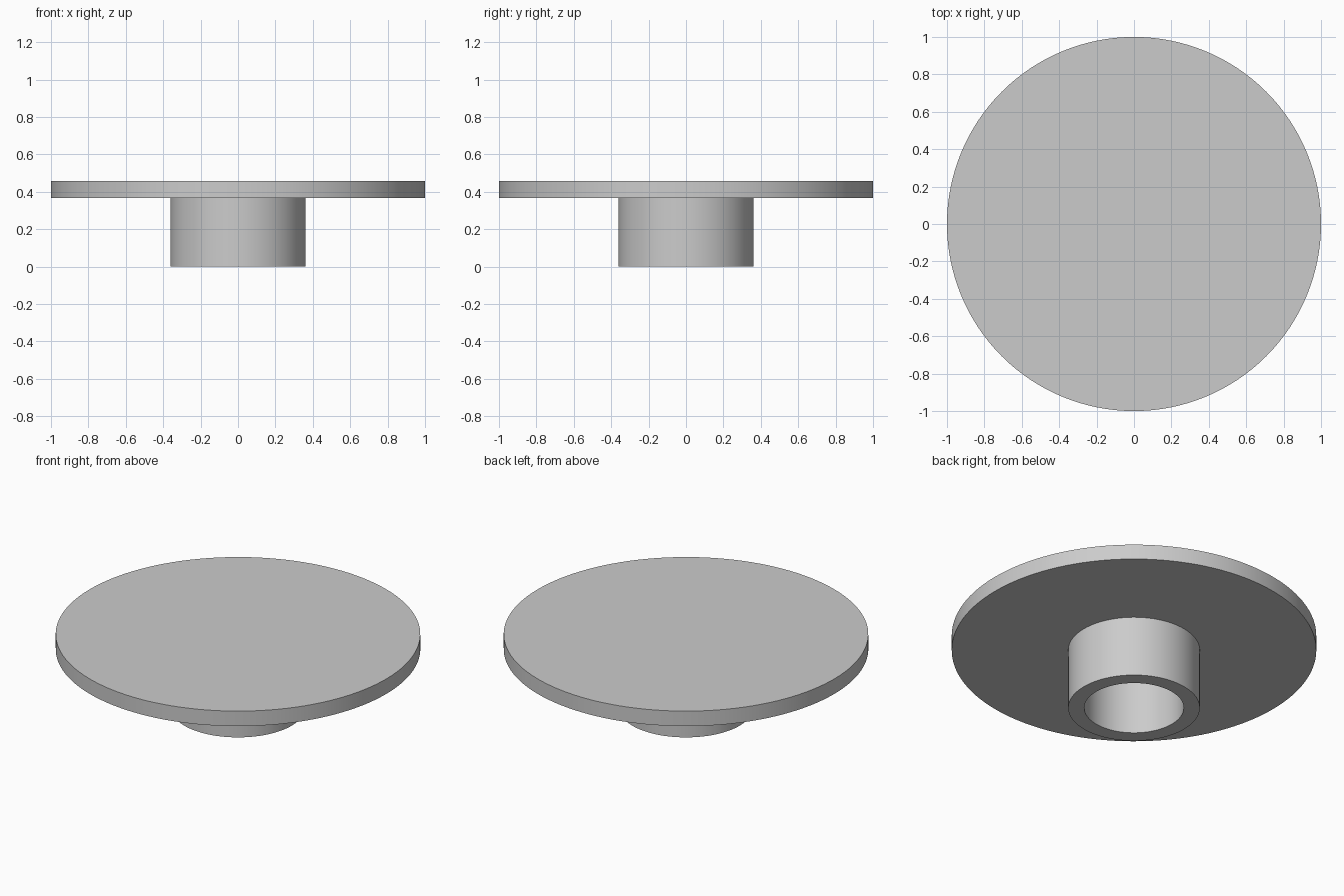
import bpy
import bmesh
import math

cube = bpy.data.objects.get("Cube")
if cube:
    bpy.data.objects.remove(cube, do_unlink=True)

SEGMENTS = 128
TOP, UNDERSIDE = 0.457, 0.366
DISC_RADIUS, COLLAR_RADIUS, BORE_RADIUS = 1.0, 0.361, 0.273

grey = bpy.data.materials.new("plain grey")
grey.use_nodes = True
colour = (0.6, 0.6, 0.6, 1)
grey.diffuse_color = colour
grey.node_tree.nodes["Principled BSDF"].inputs["Base Color"].default_value = colour


def lathe(name, profile):
    """Revolve a (radius, height) profile about the z axis."""
    bm = bmesh.new()
    verts = [bm.verts.new((r, 0, z)) for r, z in profile]
    edges = [bm.edges.new(pair) for pair in zip(verts, verts[1:])]
    bmesh.ops.spin(bm, geom=verts + edges, cent=(0, 0, 0), axis=(0, 0, 1),
                   angle=math.tau, steps=SEGMENTS, use_duplicate=False)
    bmesh.ops.remove_doubles(bm, verts=bm.verts, dist=0.0001)
    bmesh.ops.recalc_face_normals(bm, faces=bm.faces)
    mesh = bpy.data.meshes.new(name)
    bm.to_mesh(mesh)
    bm.free()
    mesh.materials.append(grey)
    obj = bpy.data.objects.new(name, mesh)
    bpy.context.collection.objects.link(obj)
    bpy.ops.object.select_all(action="DESELECT")
    obj.select_set(True)
    bpy.context.view_layer.objects.active = obj
    bpy.ops.object.shade_smooth_by_angle(angle=math.radians(30))


# Flat disc with a hollow collar beneath, turned as one solid
lathe("disc_with_collar", [
    (0, TOP), (DISC_RADIUS, TOP), (DISC_RADIUS, UNDERSIDE),
    (COLLAR_RADIUS, UNDERSIDE), (COLLAR_RADIUS, 0),
    (BORE_RADIUS, 0), (BORE_RADIUS, UNDERSIDE), (0, UNDERSIDE),
])
